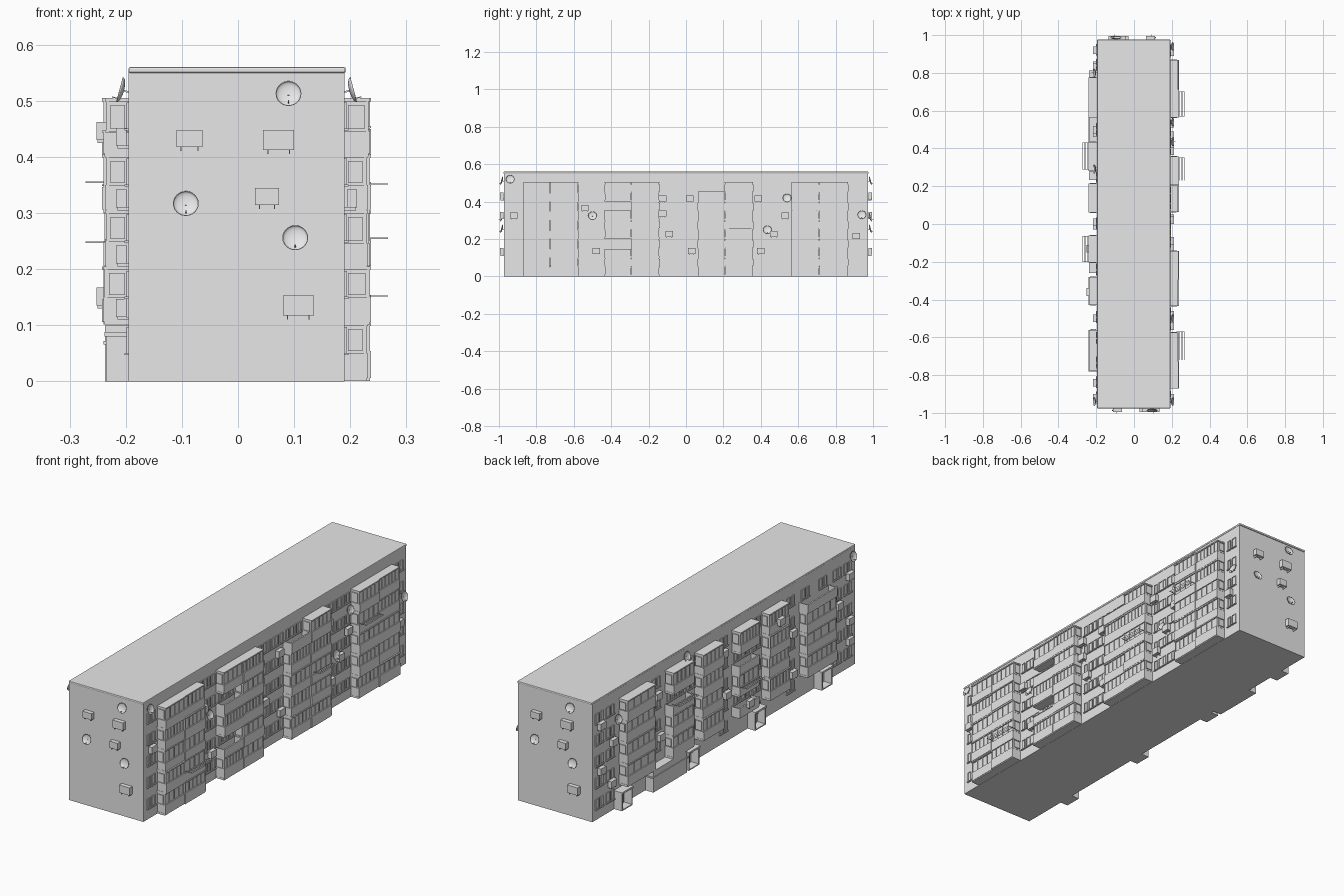
import bpy, bmesh, math, random
from mathutils import Matrix, Vector

random.seed(4)
if "Cube" in bpy.data.objects:
    bpy.data.objects.remove(bpy.data.objects["Cube"])

concrete = bpy.data.materials.new("pale_concrete")
concrete.use_nodes = True
concrete.diffuse_color = (0.8, 0.8, 0.8, 1)
concrete.node_tree.nodes["Principled BSDF"].inputs["Base Color"].default_value = (0.8, 0.8, 0.8, 1)

WALL = {1: 0.19, -1: 0.195}      # distance of each long wall from the centre
END = 0.972                      # distance of each end wall
STOREY = 0.1
BASE = 0.006


class Part:
    """Collects boxes into one named mesh object."""

    def __init__(self, name):
        self.name, self.bm = name, bmesh.new()

    def box(self, x, y, z):
        size = Vector((abs(x[1] - x[0]), y[1] - y[0], z[1] - z[0]))
        mid = Vector((sum(x) / 2, sum(y) / 2, sum(z) / 2))
        m = Matrix.Translation(mid) @ Matrix.Diagonal(size).to_4x4()
        bmesh.ops.create_cube(self.bm, size=1, matrix=m)

    def out(self, side, d, y, z):
        """Box standing out of a long wall, from depth d[0] to d[1]."""
        self.box([side * (WALL[side] + v) for v in d], y, z)

    def finish(self):
        mesh = bpy.data.meshes.new(self.name)
        self.bm.to_mesh(mesh)
        self.bm.free()
        mesh.materials.append(concrete)
        ob = bpy.data.objects.new(self.name, mesh)
        bpy.context.collection.objects.link(ob)
        return ob


# Main block and roof slab
block = Part("main_block")
block.box((-WALL[-1], WALL[1]), (-END, END), (0, 0.552))
block.finish()
roof = Part("roof_slab")
roof.box((-0.195, 0.192), (-0.976, 0.976), (0.55, 0.56))
bevel = roof.finish().modifiers.new("rounded_edge", 'BEVEL')
bevel.width, bevel.segments = 0.003, 2

parapets, glazing = Part("balcony_parapets"), Part("balcony_glazing")
slabs, rails = Part("balcony_slabs"), Part("balcony_rails")
windows, sills = Part("windows"), Part("window_sills")


def window(side, y, z, w, h):
    a, b, c, e = y - w / 2, y + w / 2, z, z + h
    t = 0.003
    for s, r in (((a, a + t), (c, e)), ((b - t, b), (c, e)),
                 ((a, b), (c, c + t)), ((a, b), (e - t, e))):
        windows.out(side, (-0.002, 0.004), s, r)
    windows.out(side, (-0.002, 0.0015), (a, b), (c, e))
    sills.out(side, (-0.002, 0.007), (a - 0.003, b + 0.003), (c - 0.004, c))


def window_pair(side, y, floor):
    z = BASE + STOREY * floor + 0.045
    window(side, y - 0.016, z, 0.02, 0.046)
    window(side, y + 0.018, z, 0.026, 0.046)


def balcony(side, y0, y1, floor, is_open):
    z, d = BASE + STOREY * floor, random.choice((0.042, 0.045, 0.047))
    rail = z + random.choice((0.038, 0.042, 0.046))
    slabs.out(side, (-0.002, d - 0.002), (y0, y1), (z - 0.005, z + 0.004))
    if is_open:
        # Thin front and cheeks leave the wall visible behind
        t = 0.004
        parapets.out(side, (d - t, d), (y0, y1), (z, rail))
        for y in (y0, y1 - t):
            parapets.out(side, (-0.002, d), (y, y + t), (z, rail))
        rails.out(side, (d - 0.005, d + 0.002), (y0, y1), (rail, rail + 0.003))
        window_pair(side, y0 + 0.045, floor)
        window_pair(side, y1 - 0.045, floor)
        return
    parapets.out(side, (-0.002, d), (y0 + 0.001, y1 - 0.001), (z, rail))
    top = z + STOREY - 0.003
    glazing.out(side, (-0.002, d - 0.005), (y0 + 0.003, y1 - 0.003), (rail, top))
    # Mullions, corner posts and head rail
    n = random.choice((4, 5, 6))
    for i in range(n + 1):
        y = y0 + 0.003 + (y1 - y0 - 0.006) * i / n
        rails.out(side, (d - 0.007, d - 0.002), (y - 0.0015, y + 0.0015), (rail, top))
    rails.out(side, (-0.002, d), (y0, y1), (rail - 0.002, rail + 0.002))
    slabs.out(side, (-0.002, d), (y0, y1), (top - 0.004, top + 0.002))
    # Side pane frame
    for y in (y0, y1):
        rails.out(side, (0.006, d - 0.01), (y - 0.001, y + 0.003), (rail + 0.006, top - 0.01))


# Balcony columns: side, start, end, lowest storey, open storeys
COLUMNS = (
    (1, -0.87, -0.727, 0, ()), (1, -0.727, -0.575, 0, ()),
    (1, -0.435, -0.293, 0, (1, 3)), (1, -0.293, -0.143, 0, ()),
    (1, 0.063, 0.207, 0, (4,)), (1, 0.207, 0.357, 0, ()),
    (1, 0.563, 0.713, 0, ()), (1, 0.713, 0.867, 0, ()),
    (-1, 0.565, 0.775, 1, ()), (-1, 0.28, 0.435, 1, (3,)),
    (-1, 0.06, 0.215, 1, ()), (-1, -0.205, -0.06, 1, (1, 3)),
    (-1, -0.43, -0.28, 1, ()), (-1, -0.78, -0.56, 1, (4,)),
)
for side, y0, y1, low, opened in COLUMNS:
    for floor in range(low, 5):
        balcony(side, y0, y1, floor, floor in opened)

# Windows in the bays between balconies
BAYS = {1: (-0.918, -0.535, -0.475, -0.095, -0.03, 0.028, 0.4, 0.46, 0.52, 0.917),
        -1: (-0.92, -0.84, -0.495, -0.243, 0, 0.248, 0.5, 0.84, 0.92)}
for side, bays in BAYS.items():
    for y in bays:
        for floor in range(5):
            window_pair(side, y, floor)

# Ground floor extension and hollow entrance porches on the right wall
extension = Part("ground_floor_extension")
extension.out(-1, (-0.002, 0.042), (0.33, 0.58), (0, 0.1))
extension.out(-1, (-0.002, 0.045), (0.325, 0.585), (0.066, 0.072))
extension.finish()
porches = Part("entrance_porches")
for y in (-0.71, -0.217, 0.275, 0.77):
    for a in (y - 0.04, y + 0.033):
        porches.out(-1, (-0.002, 0.04), (a, a + 0.007), (0, 0.085))
    porches.out(-1, (-0.002, 0.043), (y - 0.043, y + 0.043), (0.08, 0.088))
    porches.out(-1, (-0.002, 0.04), (y - 0.04, y + 0.04), (0, 0.005))
    porches.out(-1, (-0.002, 0.004), (y - 0.022, y + 0.022), (0.005, 0.07))
porches.finish()

# Air conditioners on the long walls: side, wall offset, centre, bottom
coolers = Part("air_conditioners")


def cooler(side, d, y, z):
    coolers.out(side, (d + 0.004, d + 0.022), (y - 0.02, y + 0.02), (z, z + 0.032))
    for s in (-0.012, 0.012):
        coolers.out(side, (d - 0.002, d + 0.02), (y + s - 0.001, y + s + 0.001), (z - 0.005, z))


for y, z in ((-0.54, 0.35), (-0.48, 0.12), (-0.125, 0.4), (-0.125, 0.32), (0.02, 0.4),
             (-0.09, 0.21), (0.03, 0.12), (0.385, 0.4), (0.47, 0.21), (0.4, 0.12),
             (0.53, 0.31), (0.91, 0.2), (-0.92, 0.31)):
    cooler(1, 0, y, z)
for y, z in ((0.92, 0.42), (0.83, 0.31), (0.92, 0.21), (0.84, 0.12), (0.5, 0.4), (0.48, 0.2),
             (0.01, 0.41), (-0.01, 0.21), (-0.5, 0.31), (-0.5, 0.12), (-0.92, 0.42),
             (-0.84, 0.31), (-0.92, 0.21), (-0.92, 0.115)):
    cooler(-1, 0, y, z)
cooler(-1, 0.035, -0.36, 0.43)
cooler(-1, 0.035, -0.13, 0.135)

# Air conditioners on both end walls, the back being the front turned around
for turn in (1, -1):
    for x0, x1, z0, z1 in ((-0.11, -0.063, 0.418, 0.448), (0.045, 0.1, 0.412, 0.448),
                           (0.03, 0.073, 0.314, 0.345), (0.08, 0.135, 0.117, 0.153)):
        ends = sorted((-turn * (END + 0.003), -turn * (END + 0.023)))
        coolers.box((turn * x0, turn * x1), ends, (z0, z1))
        for x in (x0 + 0.008, x1 - 0.008):
            leg = sorted((-turn * (END - 0.002), -turn * (END + 0.02)))
            coolers.box((turn * (x - 0.001), turn * (x + 0.001)), leg, (z0 - 0.007, z0))
coolers.finish()

# Clothes racks: thin frames with lines, hung outside the balconies
racks = Part("clothes_racks")
for side, y0, y1, z in ((1, 0.57, 0.7, 0.352), (1, 0.23, 0.35, 0.255), (1, -0.72, -0.57, 0.152),
                        (-1, 0.29, 0.43, 0.355), (-1, -0.2, -0.065, 0.248)):
    for y in (y0, y1):
        racks.out(side, (0.035, 0.077), (y - 0.001, y + 0.001), (z - 0.001, z + 0.001))
    for k in range(4):
        d = 0.052 + k * 0.008
        racks.out(side, (d - 0.0006, d + 0.0006), (y0, y1), (z - 0.0006, z + 0.0006))

for part in (parapets, glazing, slabs, rails, windows, sills, racks):
    part.finish()


# Satellite dishes: shallow caps facing away from the wall
dishes, arms = Part("satellite_dishes"), Part("dish_arms")


def dish(place, heading):
    r = 0.023
    cap = bmesh.new()
    bmesh.ops.create_uvsphere(cap, u_segments=24, v_segments=16, radius=r)
    bmesh.ops.delete(cap, geom=[v for v in cap.verts if v.co.z > 0.001], context='VERTS')
    m = (Matrix.Translation(place) @ Matrix.Rotation(heading, 4, 'Z')
         @ Matrix.Rotation(math.radians(75), 4, 'X'))
    cap.transform(m @ Matrix.Diagonal((1, 1, 0.35, 1)))
    mesh = bpy.data.meshes.new("cap")
    cap.to_mesh(mesh)
    cap.free()
    dishes.bm.from_mesh(mesh)
    bpy.data.meshes.remove(mesh)
    # Wall stub and feed arm
    for mid, size in (((0, 0, -0.012), (0.003, 0.003, 0.012)),
                      ((0, -0.016, 0.003), (0.002, 0.002, 0.014))):
        bmesh.ops.create_cube(arms.bm, size=1, matrix=m @ Matrix.Translation(mid)
                              @ Matrix.Diagonal((*size, 1)))


for turn in (1, -1):
    for x, z in ((0.09, 0.513), (-0.093, 0.317), (0.102, 0.256)):
        dish((turn * x, -turn * (END + 0.016), z), 0 if turn > 0 else math.pi)
for side, y, z in ((1, -0.94, 0.52), (1, -0.5, 0.325), (1, 0.54, 0.42), (1, 0.435, 0.25),
                   (1, 0.94, 0.33), (-1, -0.94, 0.52), (-1, 0.29, 0.52), (-1, 0.8, 0.42)):
    dish((side * (WALL[side] + 0.016), y, z), side * math.pi / 2)

dish_object = dishes.finish()
arms.finish()
dish_object.modifiers.new("thickness", 'SOLIDIFY').thickness = 0.001
bpy.ops.object.select_all(action='DESELECT')
dish_object.select_set(True)
bpy.context.view_layer.objects.active = dish_object
bpy.ops.object.shade_smooth_by_angle(angle=math.radians(40))
